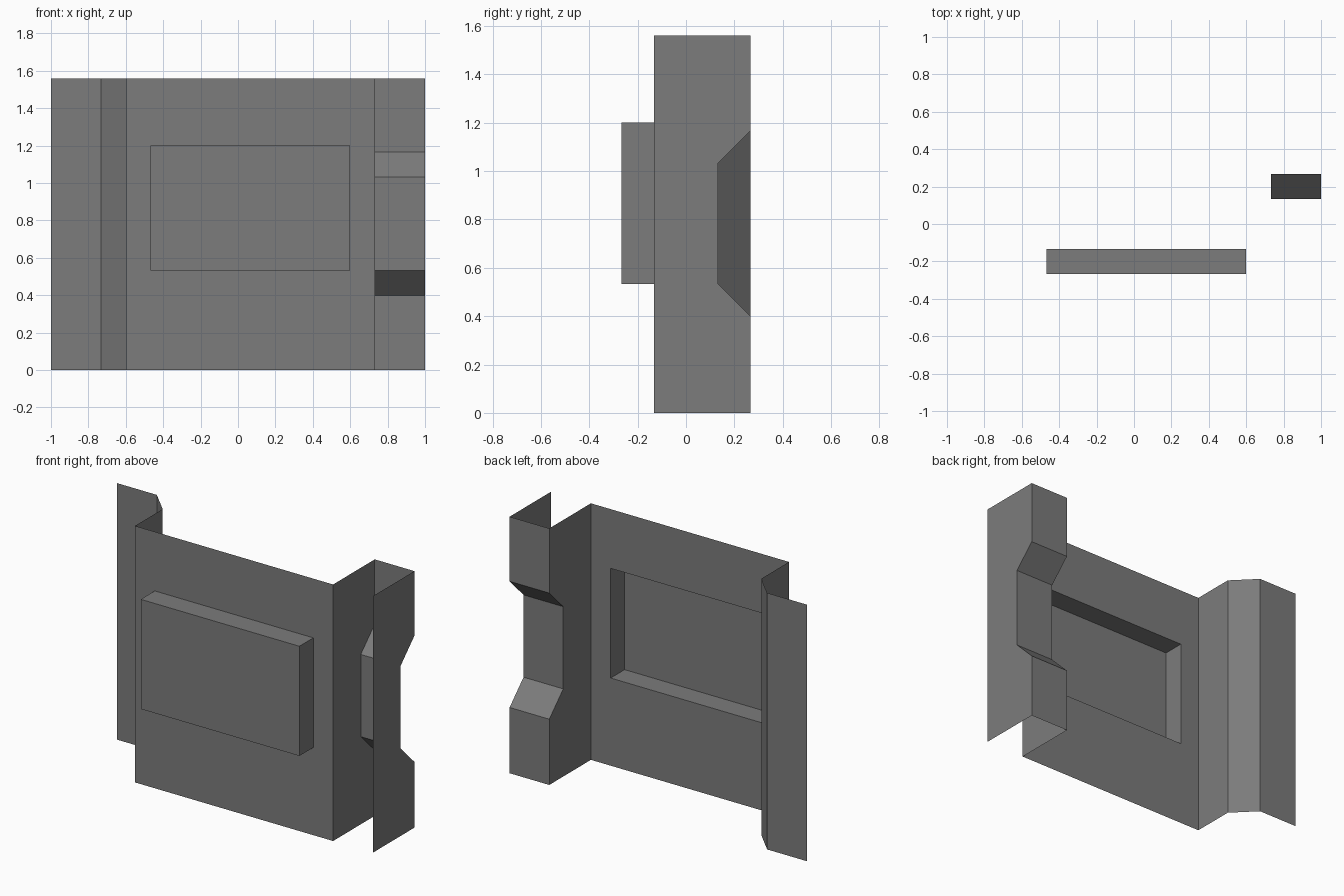
import bpy, bmesh

if "Cube" in bpy.data.objects:
    bpy.data.objects.remove(bpy.data.objects["Cube"])

HEIGHT = 1.56
FRONT, BACK, MID = -0.133, 0.267, 0.133

grey = bpy.data.materials.new("sheet grey")
grey.diffuse_color = (0.2, 0.2, 0.2, 1)
grey.use_nodes = True
grey.node_tree.nodes["Principled BSDF"].inputs["Base Color"].default_value = grey.diffuse_color


def loft(name, rows, closed=False, cap=False):
    """Skin a thin sheet across rows of points; optionally close and cap it."""
    bm = bmesh.new()
    rows = [[bm.verts.new(p) for p in row] for row in rows]
    n = len(rows[0])
    for a, b in zip(rows, rows[1:]):
        for i in range(n if closed else n - 1):
            j = (i + 1) % n
            bm.faces.new((a[i], a[j], b[j], b[i]))
    if cap:
        bm.faces.new(rows[-1])
    mesh = bpy.data.meshes.new(name)
    bm.to_mesh(mesh)
    bm.free()
    mesh.materials.append(grey)
    obj = bpy.data.objects.new(name, mesh)
    bpy.context.collection.objects.link(obj)
    return obj


def ring(x0, x1, z0, z1, y):
    return [(x0, y, z0), (x1, y, z0), (x1, y, z1), (x0, y, z1)]


# Main panel with a box pressed forward, hollow at the back
loft("front_panel", [ring(-0.6, 0.733, 0, HEIGHT, FRONT),
                     ring(-0.467, 0.6, 0.533, 1.2, FRONT),
                     ring(-0.467, 0.6, 0.533, 1.2, -0.267)], closed=True, cap=True)

# Left flange: step back, chamfer, and flat edge
profile = [(-1, BACK), (-0.733, BACK), (-0.6, MID), (-0.6, FRONT)]
loft("left_flange", [[(x, y, z) for x, y in profile] for z in (0, HEIGHT)])

# Right channel, open to the front, with a notch pressed into its back
levels = [(0, BACK), (0.4, BACK), (0.533, MID), (1.033, MID), (1.167, BACK), (HEIGHT, BACK)]
loft("right_channel", [[(0.733, FRONT, z), (0.733, y, z), (1, y, z), (1, FRONT, z)]
                       for z, y in levels])
